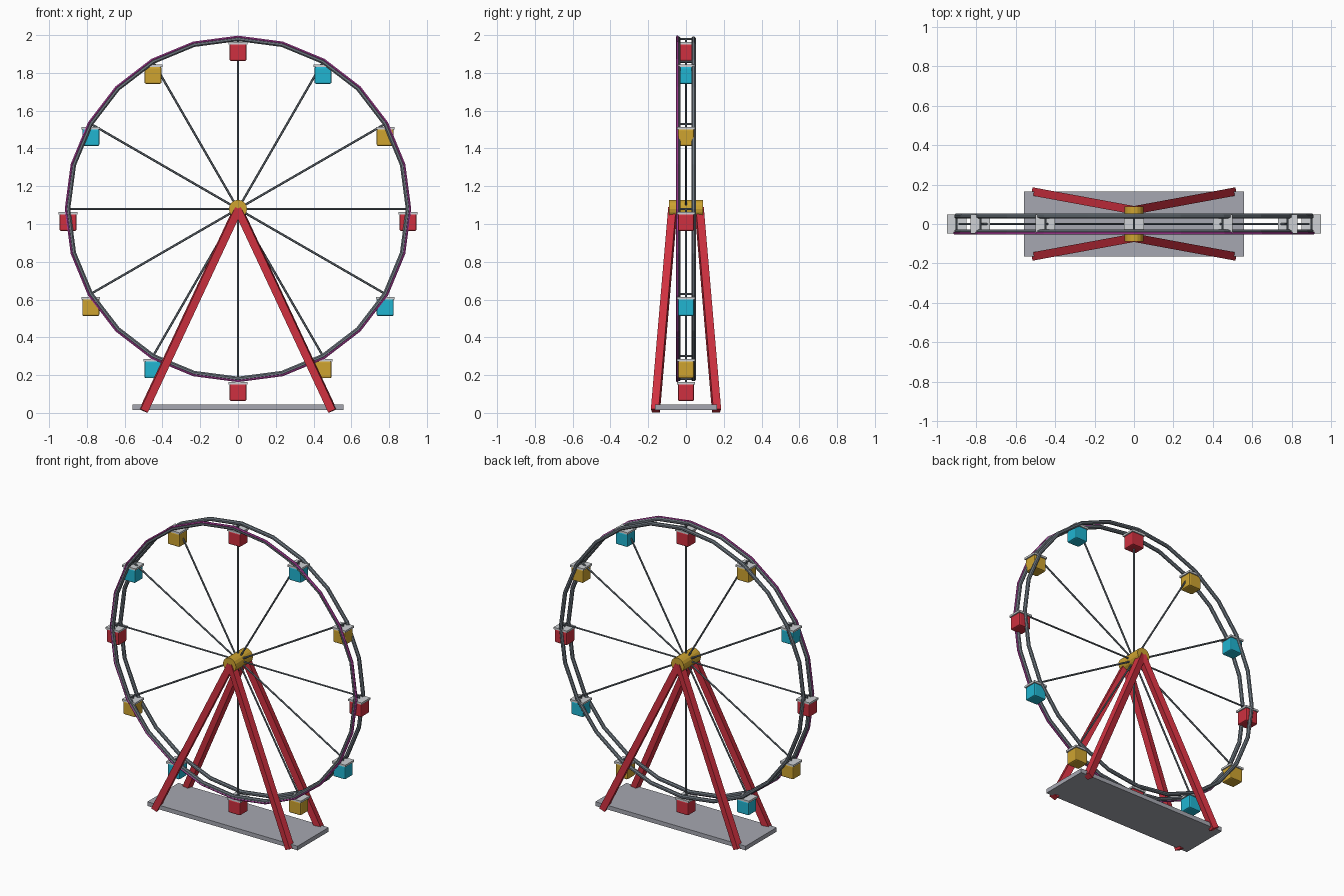
import bpy, bmesh, math
from mathutils import Vector, Matrix

if "Cube" in bpy.data.objects:
    bpy.data.objects.remove(bpy.data.objects["Cube"])


def mat(name, rgb):
    m = bpy.data.materials.new(name)
    m.diffuse_color = (*rgb, 1)
    m.use_nodes = True
    m.node_tree.nodes["Principled BSDF"].inputs["Base Color"].default_value = m.diffuse_color
    return m


RED = mat("red paint", (0.62, 0.03, 0.05))
CYAN = mat("cyan paint", (0.015, 0.46, 0.64))
GOLD = mat("gold paint", (0.62, 0.37, 0.03))
STEEL = mat("steel grey", (0.16, 0.19, 0.22))
BASE = mat("base grey", (0.38, 0.39, 0.44))
ROOF = mat("roof light grey", (0.62, 0.64, 0.66))
NEON = mat("neon purple", (0.50, 0.06, 0.40))

CZ, R = 1.08, 0.9          # wheel centre height, rim radius


def finish(name, bm, material, smooth=False):
    me = bpy.data.meshes.new(name)
    bmesh.ops.recalc_face_normals(bm, faces=bm.faces)
    for f in bm.faces:
        f.smooth = smooth
    bm.to_mesh(me)
    bm.free()
    me.materials.append(material)
    ob = bpy.data.objects.new(name, me)
    bpy.context.collection.objects.link(ob)
    return ob


def box(name, loc, size, material, bevel=0.0):
    bm = bmesh.new()
    bmesh.ops.create_cube(bm, size=1, matrix=Matrix.Translation(loc) @ Matrix.Diagonal((*size, 1)))
    if bevel:
        bmesh.ops.bevel(bm, geom=bm.edges[:], offset=bevel, segments=2,
                        profile=0.5, affect='EDGES')
    return finish(name, bm, material)


def bar(name, a, b, width, material, sides=0):
    """Straight member from a to b: square when sides is 0, otherwise round."""
    a, b = Vector(a), Vector(b)
    d = b - a
    m = Matrix.Translation((a + b) / 2) @ d.to_track_quat('Z', 'Y').to_matrix().to_4x4()
    bm = bmesh.new()
    if sides:
        bmesh.ops.create_cone(bm, cap_ends=True, segments=sides, radius1=width / 2,
                              radius2=width / 2, depth=d.length, matrix=m)
    else:
        bmesh.ops.create_cube(bm, size=1, matrix=m @ Matrix.Diagonal((width, width, d.length, 1)))
    return finish(name, bm, material)


def ring(name, y, radius, tube, material, sides=8, steps=24):
    bm = bmesh.new()
    rows = []
    for i in range(steps):
        t = 2 * math.pi * i / steps
        row = []
        for j in range(sides):
            p = 2 * math.pi * (j + 0.5) / sides
            r = radius + tube * math.cos(p)
            row.append(bm.verts.new((r * math.sin(t), y + tube * math.sin(p), CZ + r * math.cos(t))))
        rows.append(row)
    for i in range(steps):
        n = (i + 1) % steps
        for j in range(sides):
            k = (j + 1) % sides
            bm.faces.new((rows[i][j], rows[n][j], rows[n][k], rows[i][k]))
    return finish(name, bm, material)


# base plate
box("base_plate", (0, 0, 0.03), (1.115, 0.33, 0.028), BASE)

# A-frame legs
for sy, side in ((-1, "front"), (1, "back")):
    for sx, hand in ((-1, "left"), (1, "right")):
        bar(f"{side}_leg_{hand}", (sx * 0.5, sy * 0.162, 0.011), (0, sy * 0.07, CZ), 0.042, RED)

# hub
bar("hub", (0, -0.09, CZ), (0, 0.09, CZ), 0.096, GOLD, 16)

# twin rims and the light ring on the front one
ring("front_rim", -0.04, R, 0.013, STEEL)
ring("back_rim", 0.04, R, 0.013, STEEL)
ring("light_ring", -0.046, R + 0.011, 0.007, NEON, 6)

# spokes, cross bars and hanging gondolas
for i in range(12):
    t = math.radians(30 * i)
    x, z = R * math.sin(t), CZ + R * math.cos(t)
    bar(f"spoke_{i}", (0, 0, CZ), (x * 0.99, 0, CZ + (z - CZ) * 0.99), 0.012, STEEL, 6)
    bar(f"cross_bar_{i}", (x, -0.045, z), (x, 0.045, z), 0.012, STEEL, 6)
    bar(f"hanger_{i}", (x, 0, z), (x, 0, z - 0.03), 0.01, STEEL, 6)
    box(f"gondola_{i}", (x, 0, z - 0.072), (0.09, 0.086, 0.09), (RED, CYAN, GOLD)[i % 3], 0.008)
    box(f"gondola_roof_{i}", (x, 0, z - 0.022), (0.1, 0.094, 0.013), ROOF)
